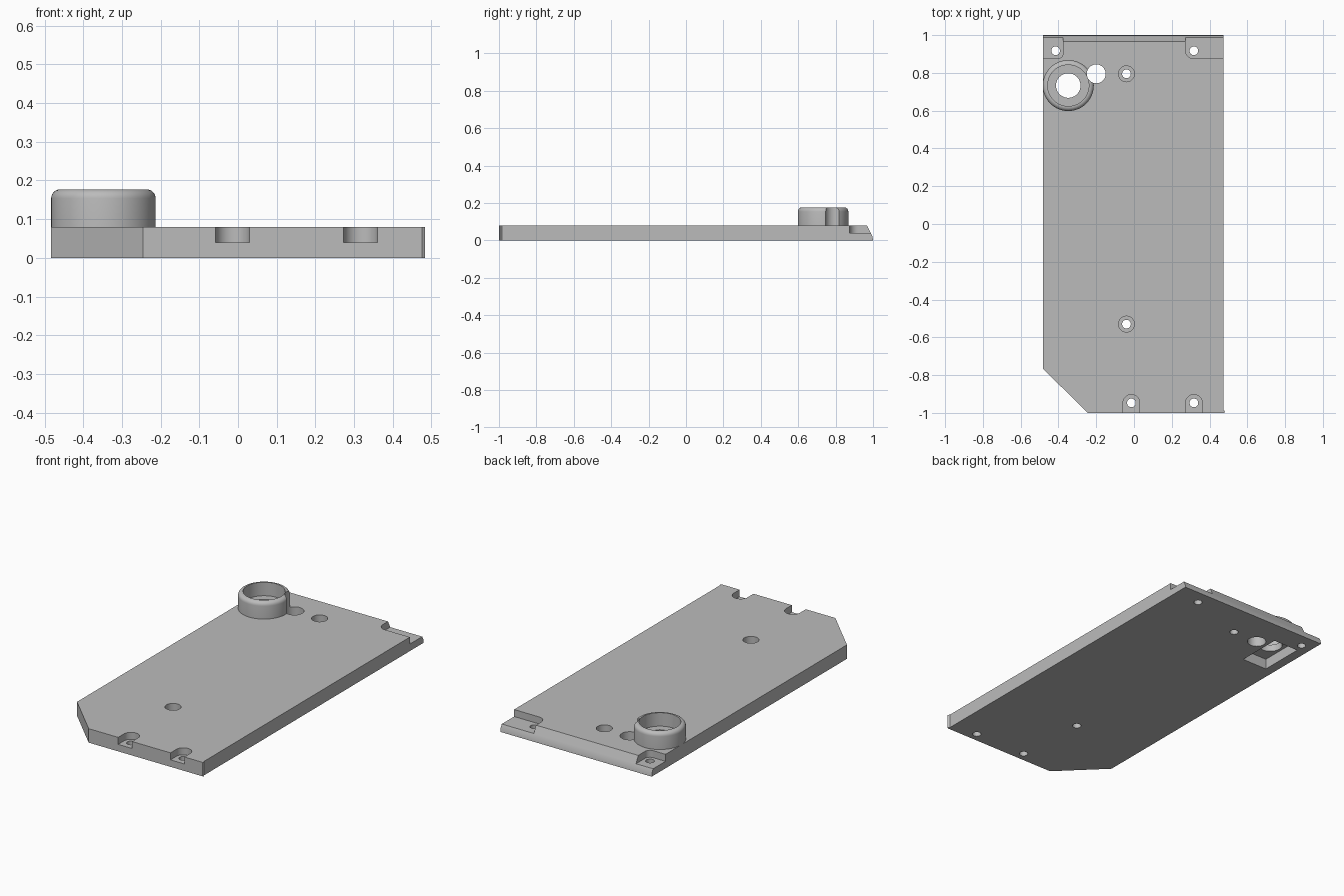
import bpy, bmesh
from math import sin, cos, pi

cube = bpy.data.objects.get("Cube")
if cube:
    bpy.data.objects.remove(cube, do_unlink=True)

T = 0.08          # plate thickness
SEAT = 0.04       # level of the screw seats
BOSS = (-0.348, 0.733)

grey = bpy.data.materials.new("plain grey")
grey.use_nodes = True
grey.diffuse_color = (0.5, 0.5, 0.5, 1)
grey.node_tree.nodes["Principled BSDF"].inputs["Base Color"].default_value = (0.5, 0.5, 0.5, 1)


def finish(name, bm):
    bmesh.ops.recalc_face_normals(bm, faces=bm.faces)
    mesh = bpy.data.meshes.new(name)
    bm.to_mesh(mesh)
    bm.free()
    mesh.materials.append(grey)
    obj = bpy.data.objects.new(name, mesh)
    bpy.context.collection.objects.link(obj)
    return obj


def prism(name, outline, z0, z1):
    bm = bmesh.new()
    face = bm.faces.new([bm.verts.new((x, y, z0)) for x, y in outline])
    top = bmesh.ops.extrude_face_region(bm, geom=[face])["geom"]
    bmesh.ops.translate(bm, verts=[v for v in top if isinstance(v, bmesh.types.BMVert)],
                        vec=(0, 0, z1 - z0))
    return finish(name, bm)


def arc(x, y, r, a0, a1, n):
    return [(x + r * cos(a0 + (a1 - a0) * i / n), y + r * sin(a0 + (a1 - a0) * i / n))
            for i in range(n + 1)]


def cylinder(name, x, y, r, z0, z1, n=48):
    return prism(name, arc(x, y, r, 0, 2 * pi, n)[:-1], z0, z1)


def combine(target, tool, operation="DIFFERENCE"):
    tool.hide_render = True
    mod = target.modifiers.new(operation, "BOOLEAN")
    mod.operation, mod.solver, mod.object = operation, "EXACT", tool
    bpy.context.view_layer.objects.active = target
    bpy.ops.object.modifier_apply(modifier=mod.name)
    bpy.data.objects.remove(tool, do_unlink=True)


# base plate with clipped front corner and small lip on the other one
plate = prism("mounting_plate", [
    (-0.483, -0.765), (-0.245, -1), (0.476, -1), (0.483, -0.995),
    (0.475, -0.985), (0.475, 1), (-0.483, 1)], 0, T)

# sloped back edge
bm = bmesh.new()
side = [(0.967, T), (0.997, 0.02), (1.0, 0), (1.1, 0), (1.1, 0.2), (0.967, 0.2)]
face = bm.faces.new([bm.verts.new((-1, y, z)) for y, z in side])
ends = bmesh.ops.extrude_face_region(bm, geom=[face])["geom"]
bmesh.ops.translate(bm, verts=[v for v in ends if isinstance(v, bmesh.types.BMVert)], vec=(2, 0, 0))
combine(plate, finish("back_slope_cutter", bm))

# round boss with a rounded rim, lathed
R, FILLET, TOP = 0.135, 0.023, 0.177
profile = [(0, 0.07), (R, 0.07)] + arc(R - FILLET, TOP - FILLET, FILLET, 0, pi / 2, 6) + [(0, TOP)]
bm = bmesh.new()
verts = [bm.verts.new((r, 0, z)) for r, z in profile]
edges = [bm.edges.new(pair) for pair in zip(verts, verts[1:])]
bmesh.ops.spin(bm, geom=verts + edges, cent=(0, 0, 0), axis=(0, 0, 1), angle=2 * pi, steps=64)
bmesh.ops.remove_doubles(bm, verts=bm.verts, dist=1e-5)
bmesh.ops.translate(bm, verts=bm.verts, vec=(*BOSS, 0))
combine(plate, finish("boss", bm), "UNION")

# boss bore, shaft hole and rectangular recess underneath
combine(plate, cylinder("bore", *BOSS, 0.109, 0.1, 0.3, 64))
combine(plate, cylinder("shaft_hole", *BOSS, 0.065, -0.1, 0.3))
bx, by = BOSS
combine(plate, prism("recess", [(bx - 0.08, by - 0.132), (bx + 0.08, by - 0.132),
                                (bx + 0.08, by + 0.132), (bx - 0.08, by + 0.132)], -0.1, 0.06))
combine(plate, cylinder("side_hole", -0.2, 0.795, 0.05, -0.1, 0.3))

# corner seats at the back
combine(plate, prism("left_seat", [(0.6, 0.875), (0.6, 1.1), (0.272, 1.1)]
                     + arc(0.317, 0.92, 0.045, pi, 1.5 * pi, 10), SEAT, 0.3))
combine(plate, prism("right_seat", [(-0.375, 1.1), (-0.6, 1.1), (-0.6, 0.875)]
                     + arc(-0.405, 0.905, 0.03, -pi / 2, 0, 10), SEAT, 0.3))

# open slots at the front
for x in (-0.014, 0.317):
    combine(plate, prism("slot", arc(x, -0.947, 0.044, 0, pi, 20)
                         + [(x - 0.044, -1.1), (x + 0.044, -1.1)], SEAT, 0.3))

# counterbores and screw holes
for y in (0.795, -0.53):
    combine(plate, cylinder("counterbore", -0.04, y, 0.042, SEAT, 0.3))
for x, y in [(-0.04, 0.795), (-0.04, -0.53), (-0.014, -0.947), (0.317, -0.947),
             (0.317, 0.917), (-0.415, 0.917)]:
    combine(plate, cylinder("screw_hole", x, y, 0.023, -0.1, 0.3, 32))

bpy.ops.object.select_all(action="DESELECT")
plate.select_set(True)
bpy.context.view_layer.objects.active = plate
bpy.ops.object.shade_smooth_by_angle(angle=pi / 6)
